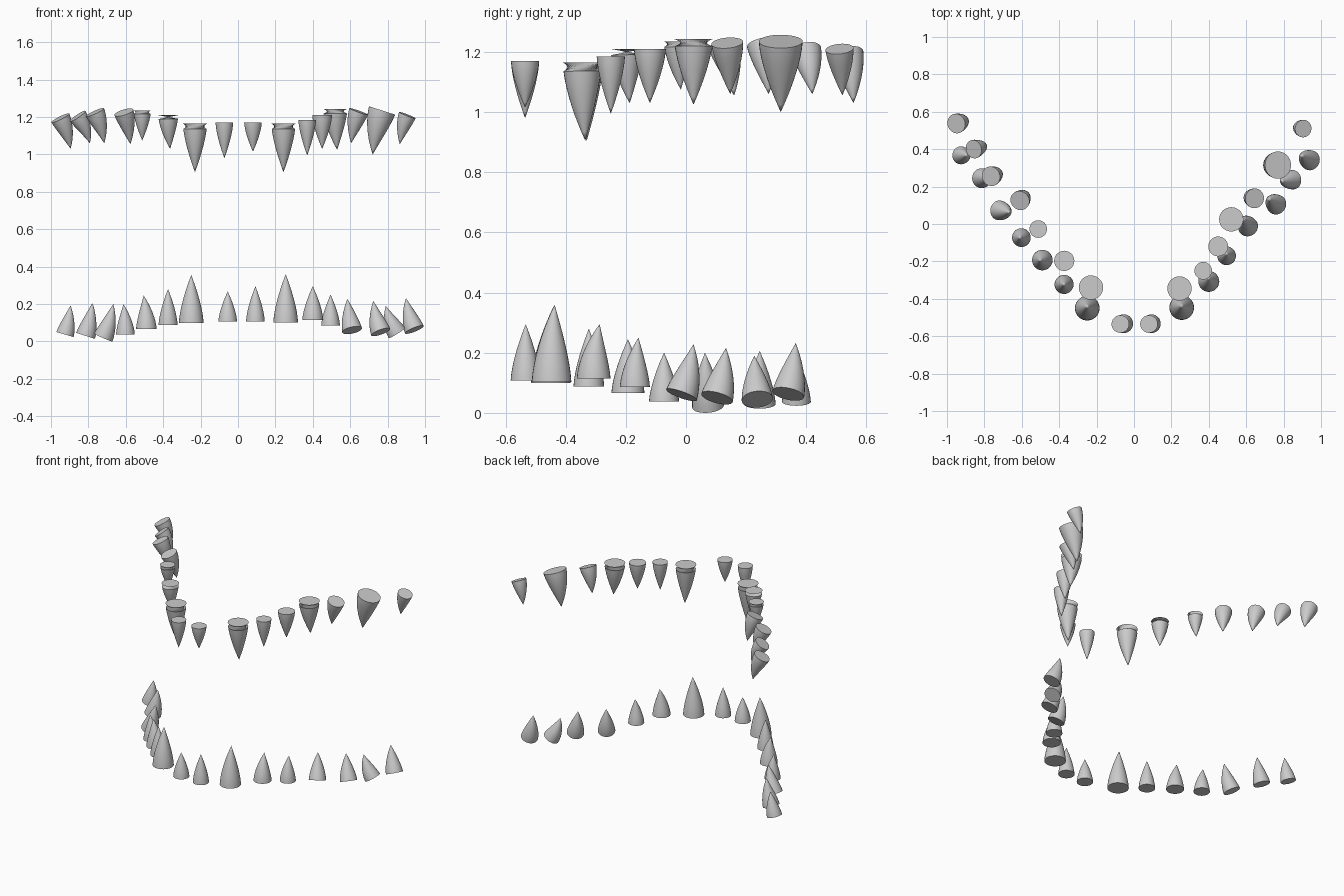
import bpy
import bmesh
import math
from mathutils import Vector

SIDES = 28
RINGS = 9

# Remove the default cube only
default_cube = bpy.data.objects.get("Cube")
if default_cube:
    bpy.data.objects.remove(default_cube, do_unlink=True)

# One plain grey for every tooth
tooth_grey = bpy.data.materials.new("tooth_grey")
tooth_grey.use_nodes = True
colour = (0.6, 0.6, 0.6, 1)
tooth_grey.diffuse_color = colour
tooth_grey.node_tree.nodes["Principled BSDF"].inputs["Base Color"].default_value = colour


def root_axis(centre, tip):
    """Direction in which the tooth leaves its flat root, scaled to unit height."""
    length = abs(tip.z - centre.z)
    lean = Vector((tip.x - centre.x, tip.y - centre.y, 0)) / length
    # Upright teeth keep a level root, leaning teeth tilt it further than the lean
    if lean.length < 0.15:
        lean = Vector((0, 0, 0))
    upright = Vector((0, 0, math.copysign(1, tip.z - centre.z)))
    return lean * 1.5 + upright, length


def build_tooth(name, centre, tip, radius):
    """Curved cone: rings swept along a bent axis, closed by a flat root and a point."""
    axis, length = root_axis(centre, tip)
    bend = centre + axis * length * 0.5
    bm = bmesh.new()
    rings = []
    for step in range(RINGS):
        t = step / RINGS
        position = centre * (1 - t) ** 2 + bend * 2 * t * (1 - t) + tip * t * t
        tangent = (bend - centre) * (1 - t) + (tip - bend) * t
        turn = Vector((0, 0, 1)).rotation_difference(tangent.normalized())
        width = radius * (1 - t ** 1.5)
        ring = []
        for side in range(SIDES):
            angle = math.tau * side / SIDES
            offset = Vector((math.cos(angle), math.sin(angle), 0)) * width
            ring.append(bm.verts.new(position + turn @ offset))
        rings.append(ring)
    # Side walls
    for lower, upper in zip(rings, rings[1:]):
        for side in range(SIDES):
            after = (side + 1) % SIDES
            bm.faces.new((lower[side], lower[after], upper[after], upper[side]))
    # Point and root cap
    point = bm.verts.new(tip)
    last = rings[-1]
    for side in range(SIDES):
        bm.faces.new((last[side], last[(side + 1) % SIDES], point))
    bm.faces.new(list(reversed(rings[0])))
    bmesh.ops.recalc_face_normals(bm, faces=bm.faces)

    mesh = bpy.data.meshes.new(name)
    bm.to_mesh(mesh)
    bm.free()
    mesh.materials.append(tooth_grey)
    tooth = bpy.data.objects.new(name, mesh)
    bpy.context.collection.objects.link(tooth)
    bpy.ops.object.select_all(action="DESELECT")
    tooth.select_set(True)
    bpy.context.view_layer.objects.active = tooth
    bpy.ops.object.shade_smooth_by_angle(angle=math.radians(40))


def build_row(row, teeth):
    """Teeth run from the front of the jaw to the back."""
    kinds = ("incisor", "fang", "front_premolar", "middle_premolar",
             "back_premolar", "front_molar", "middle_molar", "back_molar")
    for kind, (x, y, z, radius, shift_x, shift_y, tip_z) in zip(kinds, teeth):
        centre = Vector((x, y, z))
        tip = Vector((x + shift_x, y + shift_y, tip_z))
        build_tooth(row + "_" + kind, centre, tip, radius)


# Each tooth: root centre x, y, z, root radius, sideways shift of the tip x, y, tip height
build_row("upper_left", (
    (.08, -.535, 1.17, .047, 0, 0, 1.015),
    (.243, -.345, 1.165, .065, 0, .01, .905),
    (.37, -.25, 1.185, .047, 0, 0, .995),
    (.45, -.12, 1.21, .053, 0, 0, 1.03),
    (.52, .025, 1.243, .065, .01, 0, 1.025),
    (.645, .137, 1.23, .053, -.04, .01, 1.06),
    (.77, .315, 1.235, .073, -.05, 0, 1),
    (.905, .51, 1.21, .047, -.04, .01, 1.055),
))
build_row("upper_right", (
    (-.073, -.535, 1.17, .047, 0, 0, .98),
    (-.23, -.34, 1.165, .065, 0, .01, .905),
    (-.373, -.197, 1.21, .054, .01, .01, 1.03),
    (-.512, -.027, 1.235, .047, 0, .01, 1.075),
    (-.61, .125, 1.225, .053, .035, .035, 1.055),
    (-.765, .255, 1.225, .053, .05, .02, 1.06),
    (-.857, .4, 1.205, .05, .065, .02, 1.06),
    (-.95, .537, 1.195, .053, .055, .02, 1.03),
))
build_row("lower_left", (
    (.093, -.533, .107, .05, 0, 0, .295),
    (.255, -.447, .102, .066, 0, .01, .36),
    (.4, -.307, .115, .056, 0, .02, .295),
    (.495, -.17, .086, .05, 0, .012, .25),
    (.61, -.015, .06, .054, -.025, .04, .228),
    (.763, .103, .05, .054, -.04, .03, .216),
    (.85, .237, .045, .052, -.06, -.01, .19),
    (.943, .34, .063, .054, -.045, .025, .232),
))
build_row("lower_right", (
    (-.055, -.533, .107, .05, 0, 0, .267),
    (-.25, -.45, .1, .066, 0, .01, .355),
    (-.374, -.323, .088, .051, 0, 0, .28),
    (-.49, -.193, .066, .055, -.014, 0, .245),
    (-.602, -.073, .038, .05, -.01, 0, .2),
    (-.72, .073, .022, .053, .053, -.01, .2),
    (-.815, .245, .03, .053, .037, 0, .206),
    (-.925, .367, .037, .048, .03, 0, .192),
))
